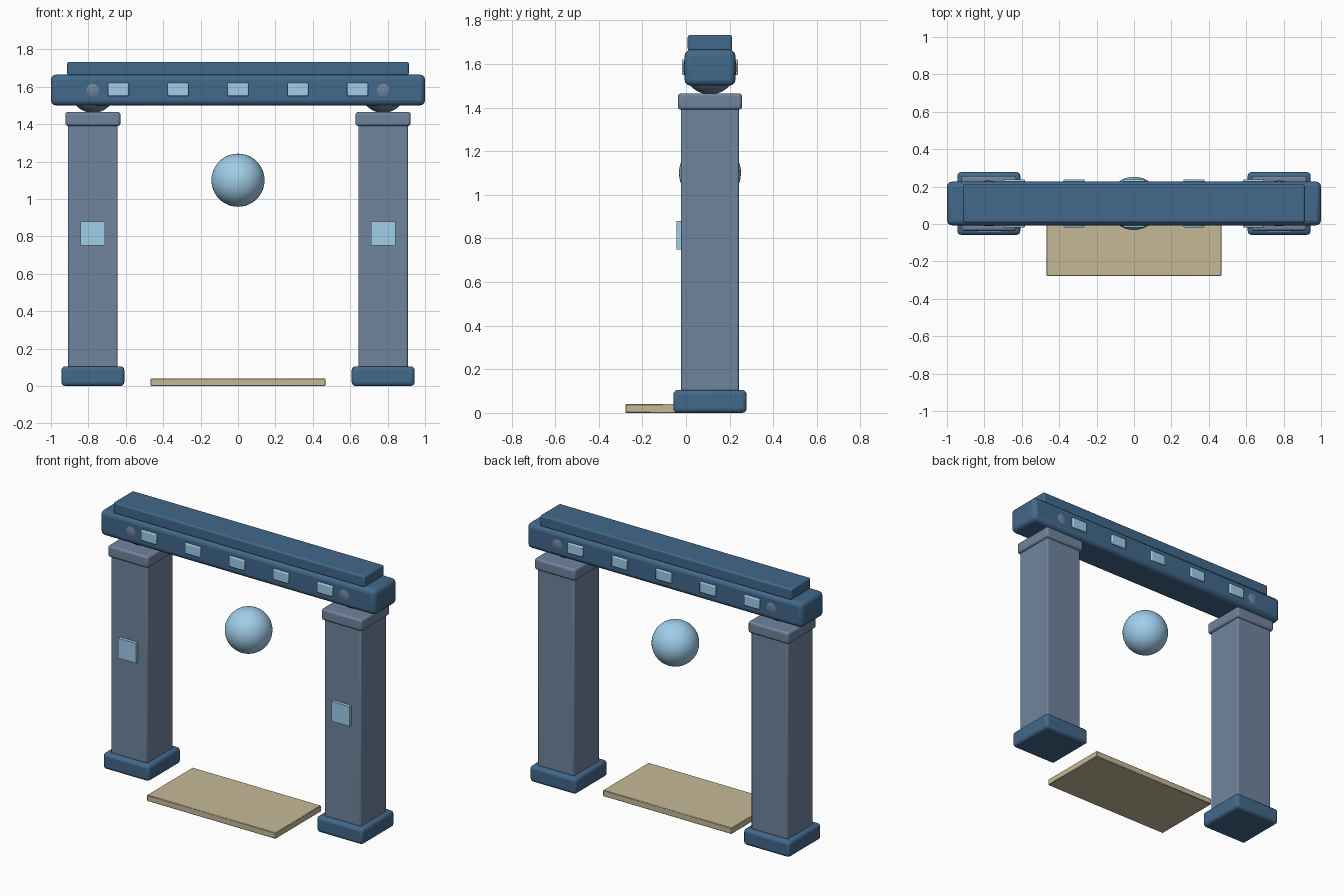
import bpy, math

if "Cube" in bpy.data.objects:
    bpy.data.objects.remove(bpy.data.objects["Cube"])

YC = 0.11  # depth centre of the gate


def material(name, rgb):
    m = bpy.data.materials.new(name)
    m.diffuse_color = (*rgb, 1)
    m.use_nodes = True
    m.node_tree.nodes["Principled BSDF"].inputs["Base Color"].default_value = m.diffuse_color
    return m


STONE = material("stone_blue", (0.16, 0.23, 0.34))
DARK = material("deep_blue", (0.055, 0.14, 0.26))
GLOW = material("pale_blue", (0.35, 0.62, 0.82))
SAND = material("sand", (0.56, 0.49, 0.31))


def box(name, x, y, z, mat, bevel=0.0, segments=3):
    """Box from (min, max) ranges, with optional rounded edges."""
    bpy.ops.mesh.primitive_cube_add(
        size=1, location=[(r[0] + r[1]) / 2 for r in (x, y, z)])
    ob = bpy.context.object
    ob.name = name
    ob.scale = [r[1] - r[0] for r in (x, y, z)]
    bpy.ops.object.transform_apply(location=False, rotation=False, scale=True)
    ob.data.materials.append(mat)
    if bevel:
        mod = ob.modifiers.new("rounded_edges", 'BEVEL')
        mod.width = bevel
        mod.segments = segments
        bpy.ops.object.shade_smooth_by_angle(angle=math.radians(35))
    return ob


def ball(name, loc, radius, mat):
    bpy.ops.mesh.primitive_uv_sphere_add(
        segments=48, ring_count=24, radius=radius, location=loc)
    ob = bpy.context.object
    ob.name = name
    ob.data.materials.append(mat)
    bpy.ops.object.shade_smooth()
    return ob


def around(c, half):
    return (c - half, c + half)


# Two pillars, each with foot, shaft, capital, front panel and bearing ball
for side, s in (("left", -1), ("right", 1)):
    x = s * 0.776
    box(side + "_foot", around(x, 0.168), around(YC, 0.168), (0, 0.105), DARK, 0.02)
    box(side + "_shaft", around(x, 0.133), around(YC, 0.133), (0.09, 1.40), STONE, 0.01)
    box(side + "_capital", around(x, 0.147), around(YC, 0.147), (1.39, 1.465), STONE, 0.014)
    box(side + "_panel", around(x, 0.066), (-0.044, -0.01), (0.75, 0.88), GLOW)
    ball(side + "_bearing", (x, YC, 1.582), 0.122, STONE)

# Lintel and cap rail
box("lintel", (-1, 1), around(YC, 0.117), (1.5, 1.665), DARK, 0.028)
box("cap_rail", (-0.913, 0.913), around(YC, 0.102), (1.66, 1.733), DARK, 0.01)

# Inlays along both faces of the lintel
for i in range(5):
    for face, s in (("front", -1), ("back", 1)):
        box(f"{face}_inlay_{i + 1}", around(-0.64 + 0.32 * i, 0.056),
            around(YC + s * 0.115, 0.014), around(1.585, 0.035), GLOW, 0.006, 2)

# Floating orb and threshold slab
ball("orb", (0, YC, 1.1), 0.142, GLOW)
box("threshold", around(0, 0.467), (-0.278, 0.195), (0, 0.04), SAND, 0.003, 1)
